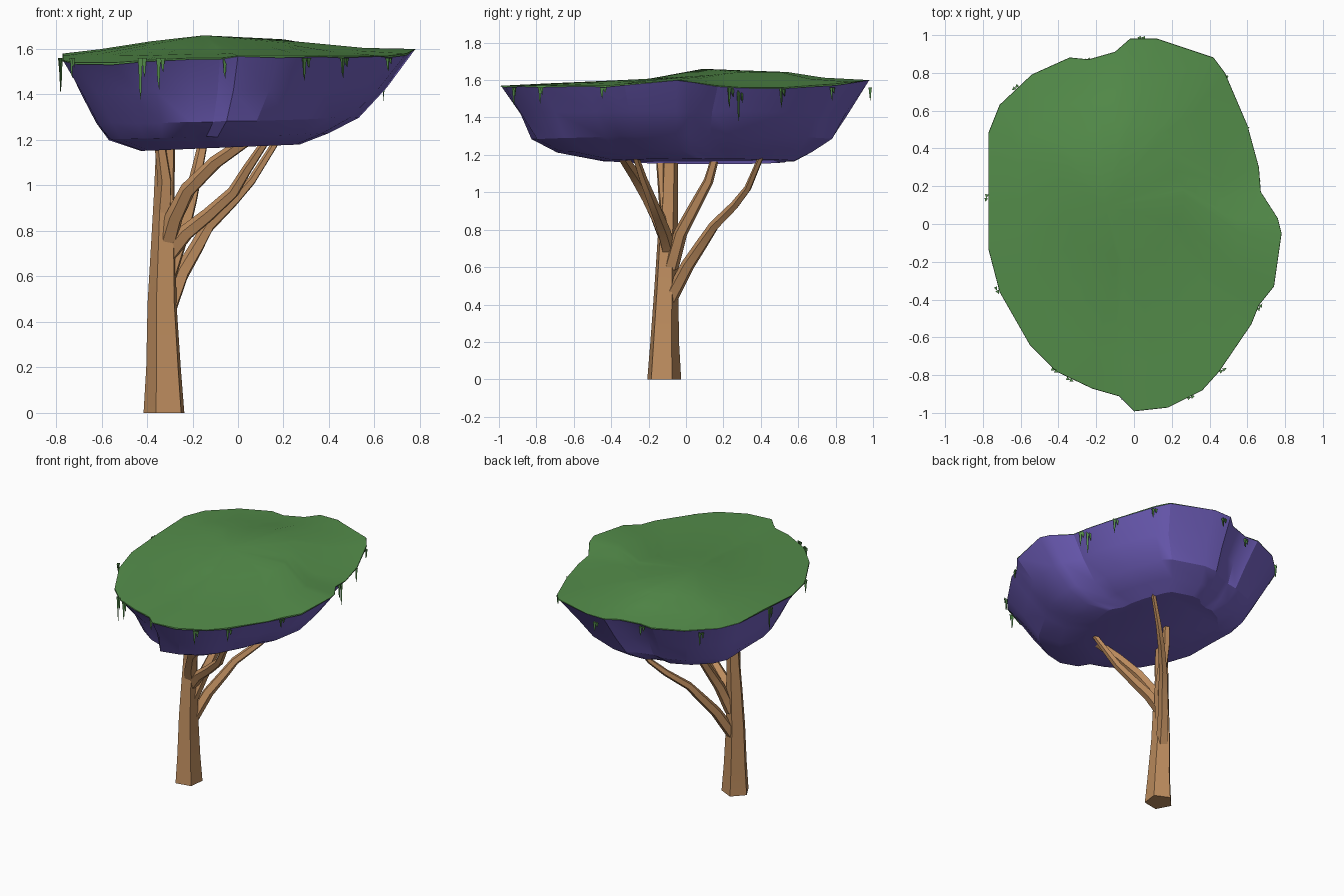
import bpy, bmesh, math, random
from mathutils import Vector

random.seed(4)
old = bpy.data.objects.get("Cube")
if old:
    bpy.data.objects.remove(old, do_unlink=True)


def material(name, color):
    mat = bpy.data.materials.new(name)
    mat.use_nodes = True
    mat.diffuse_color = (*color, 1)
    mat.node_tree.nodes["Principled BSDF"].inputs["Base Color"].default_value = (*color, 1)
    return mat


GREEN = material("leaf green", (0.09, 0.27, 0.07))
PURPLE = material("underside purple", (0.18, 0.127, 0.56))
BROWN = material("bark brown", (0.52, 0.27, 0.115))


def loft(name, rings, mat, end=None, cap_start=False, cap_end=False, angle=None):
    """Bridge equal-length rings of points; close ends with a face or an apex."""
    bm = bmesh.new()
    loops = [[bm.verts.new(p) for p in ring] for ring in rings]
    n = len(loops[0])
    for a, b in zip(loops, loops[1:]):
        for i in range(n):
            j = (i + 1) % n
            bm.faces.new((a[i], a[j], b[j], b[i]))
    if end:
        tip = bm.verts.new(end)
        for i in range(n):
            bm.faces.new((loops[-1][i], loops[-1][(i + 1) % n], tip))
    if cap_start:
        bm.faces.new(loops[0])
    if cap_end:
        bm.faces.new(loops[-1])
    bmesh.ops.recalc_face_normals(bm, faces=bm.faces)
    mesh = bpy.data.meshes.new(name)
    bm.to_mesh(mesh)
    bm.free()
    mesh.materials.append(mat)
    obj = bpy.data.objects.new(name, mesh)
    bpy.context.collection.objects.link(obj)
    if angle:
        bpy.ops.object.select_all(action="DESELECT")
        obj.select_set(True)
        bpy.context.view_layer.objects.active = obj
        bpy.ops.object.shade_smooth_by_angle(angle=math.radians(angle))
    return obj


def limb(name, path, r_start, r_end, sides=5, power=1.0):
    """Faceted tapered tube along a path."""
    pts = [Vector(p) for p in path]
    rings = []
    for k, p in enumerate(pts):
        t = k / (len(pts) - 1)
        r = r_end + (r_start - r_end) * (1 - t) ** power
        d = (pts[min(k + 1, len(pts) - 1)] - pts[max(k - 1, 0)]).normalized()
        if k == 0 and p.z == 0:
            d = Vector((0, 0, 1))
        u = Vector((0, 1, 0)).cross(d).normalized()
        v = d.cross(u)
        rings.append([p + r * (u * math.cos(a) + v * math.sin(a))
                      for a in (math.tau * (i + 0.4) / sides for i in range(sides))])
    return loft(name, rings, BROWN, cap_start=True, cap_end=True, angle=25)


# Canopy rim, counter-clockwise
rim = [(.78, -.05, 1.6), (.76, .03, 1.59), (.67, .17, 1.57), (.66, .3, 1.56),
       (.6, .52, 1.56), (.48, .8, 1.58), (.42, .88, 1.59), (.12, .98, 1.6),
       (-.02, .98, 1.6), (-.1, .91, 1.59), (-.24, .87, 1.58), (-.34, .88, 1.58),
       (-.54, .79, 1.58), (-.71, .63, 1.58), (-.77, .48, 1.58), (-.77, .17, 1.57),
       (-.77, -.13, 1.55), (-.71, -.36, 1.54), (-.55, -.64, 1.54), (-.41, -.78, 1.55),
       (-.22, -.87, 1.56), (-.08, -.91, 1.56), (0, -.99, 1.57), (.18, -.97, 1.57),
       (.36, -.88, 1.57), (.45, -.78, 1.57), (.62, -.53, 1.57), (.66, -.43, 1.57),
       (.74, -.33, 1.58)]


def shrink(sx, sy, cx, cy, z, jitter):
    """Scaled copy of the rim at one height, roughened and tucked in at one corner."""
    ring = []
    for x, y, _ in rim:
        k = 1 + random.uniform(-jitter, jitter) - .15 * max(0, -x) * max(0, -y)
        ring.append((x * sx * k + cx, y * sy * k + cy,
                     z + .018 * x + random.uniform(-jitter, jitter) * .4))
    return ring


# Purple underside bowl
bowl = [rim, shrink(.87, .89, -.02, -.01, 1.42, .012), shrink(.742, .815, -.05, -.01, 1.285, .012),
        shrink(.62, .69, -.09, 0, 1.215, .008), shrink(.45, .52, -.08, .07, 1.166, 0)]
loft("canopy_underside", bowl, PURPLE, cap_end=True, angle=22)

# Green top: thin ragged skirt, flat front, raised plateau towards the back
skirt = [(x * 1.002, y * 1.002, z - random.uniform(0, .01)) for x, y, z in rim]
shoulder = [(x * .75 - .03, y * .75, z * .5 + .805 + .008 * y) for x, y, z in rim]
crown = []
for x, y, _ in rim:
    cx, cy = x * .42 - .06, y * .38 + .17
    crown.append((cx, cy, min(1.643, 1.62 + .07 * cy) - .04 * max(0, -.15 - cx)))
loft("canopy_top", [skirt, rim, shoulder, crown], GREEN, end=(-.15, .09, 1.66), angle=30)

# Hanging vines: position on the rim and lowest height
vines = [(-.43, -.77, 1.37), (-.35, -.82, 1.42), (-.06, -.92, 1.47), (.29, -.92, 1.46),
         (.46, -.78, 1.47), (.66, -.45, 1.5), (-.78, .15, 1.4), (-.73, -.34, 1.47),
         (.64, .28, 1.37), (.66, .23, 1.45), (.6, .51, 1.45), (.49, .78, 1.49),
         (.05, .985, 1.49), (-.24, .87, 1.49), (-.62, .73, 1.46)]
TOP = 1.56
for i, (x, y, low) in enumerate(vines):
    out = Vector((x, y, 0)).normalized()
    side = Vector((-out.y, out.x, 0))
    for shift, length in ((0, 1), (.02, .45)):
        c = Vector((x, y, 0)) + side * shift
        rings = []
        for t, w in ((0, .014), (.25, .009), (.7, .006)):
            z = TOP + (low - TOP) * t * length
            rings.append([c + side * w * math.cos(a) + out * w * .8 * math.sin(a)
                          + Vector((0, 0, z)) for a in (0, math.tau / 3, math.tau * 2 / 3)])
        tip = c + side * .004 + Vector((0, 0, TOP + (low - TOP) * length))
        loft(f"vine_{i}", rings, GREEN, end=tip, cap_start=True)

# Trunk and branches reaching up into the canopy
limb("trunk", [(-.32, -.12, 0), (-.323, -.117, .2), (-.33, -.108, .48), (-.325, -.1, .75),
               (-.322, -.09, .95), (-.315, -.085, 1.2)], .096, .044, 5, 1.5)
limb("back_branch", [(-.32, -.09, .42), (-.25, .01, .61), (-.18, .09, .73), (-.13, .15, .82),
                     (-.02, .26, .93), (.06, .33, 1.02), (.18, .41, 1.21)], .042, .015)
limb("front_branch", [(-.315, -.1, .74), (-.28, -.15, .86), (-.22, -.21, .98),
                      (-.1, -.28, 1.1), (.03, -.34, 1.19)], .046, .027)
limb("side_branch", [(-.32, -.09, .68), (-.23, -.12, .79), (-.13, -.15, .87),
                     (-.02, -.19, .97), (.04, -.23, 1.07), (.12, -.27, 1.19)], .042, .018)
limb("inner_branch", [(-.31, -.08, .6), (-.25, -.03, .78), (-.21, .05, .93),
                      (-.18, .12, 1.06), (-.15, .16, 1.2)], .043, .022)
limb("fork_branch", [(-.33, -.1, .85), (-.32, -.12, 1.02), (-.345, -.14, 1.2)], .042, .024)
